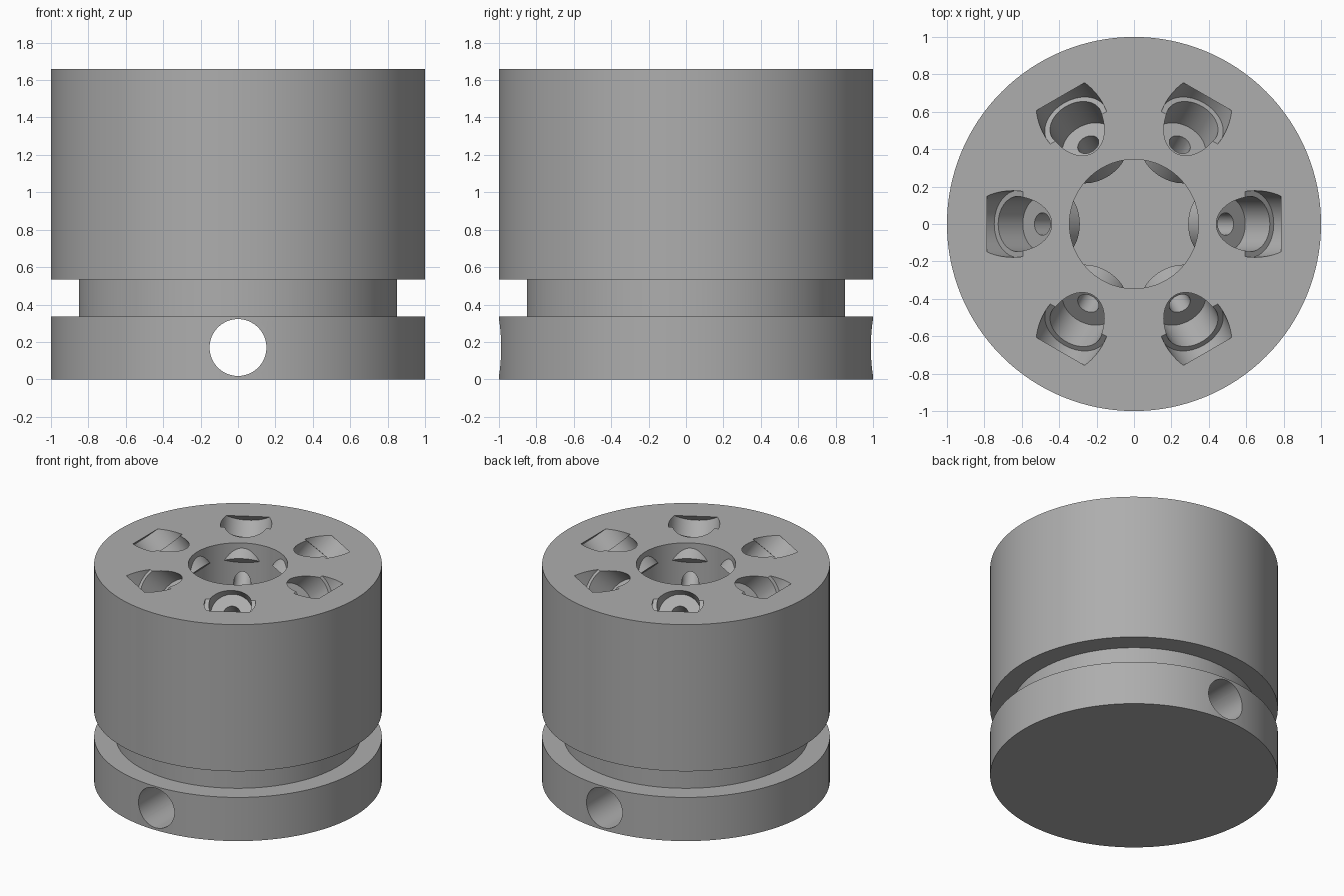
import bpy, bmesh, math
from mathutils import Matrix, Vector

if "Cube" in bpy.data.objects:
    bpy.data.objects.remove(bpy.data.objects["Cube"], do_unlink=True)

TOP = 1.66
TILT = math.radians(45)
AXIS_X = 0.649          # where each tilted socket axis crosses the top face

grey = bpy.data.materials.new("matte grey")
grey.use_nodes = True
grey.diffuse_color = (0.42, 0.42, 0.42, 1)
grey.node_tree.nodes["Principled BSDF"].inputs["Base Color"].default_value = (0.42, 0.42, 0.42, 1)


def make_object(name, bm):
    bmesh.ops.recalc_face_normals(bm, faces=bm.faces)
    mesh = bpy.data.meshes.new(name)
    bm.to_mesh(mesh)
    bm.free()
    mesh.materials.append(grey)
    obj = bpy.data.objects.new(name, mesh)
    bpy.context.collection.objects.link(obj)
    return obj


def cylinder(bm, start, end, radius, segments=64):
    """Capped cylinder between two points."""
    start, end = Vector(start), Vector(end)
    axis = end - start
    turn = axis.to_track_quat('Z', 'Y').to_matrix().to_4x4()
    bmesh.ops.create_cone(bm, cap_ends=True, segments=segments, radius1=radius,
                          radius2=radius, depth=axis.length,
                          matrix=Matrix.Translation((start + end) / 2) @ turn)


def tilted_ring(name, t0, t1, radius):
    """Six cylinders leaning outward; t is the distance down each axis."""
    bm = bmesh.new()
    for i in range(6):
        out = Vector((math.cos(i * math.pi / 3), math.sin(i * math.pi / 3), 0))
        mouth = out * AXIS_X + Vector((0, 0, TOP))
        down = -out * math.sin(TILT) - Vector((0, 0, math.cos(TILT)))
        cylinder(bm, mouth + down * t0, mouth + down * t1, radius)
    return make_object(name, bm)


def combine(target, other, operation):
    mod = target.modifiers.new(other.name, 'BOOLEAN')
    mod.operation = operation
    mod.solver = 'EXACT'
    mod.object = other
    bpy.context.view_layer.objects.active = target
    bpy.ops.object.modifier_apply(modifier=mod.name)
    bpy.data.objects.remove(other, do_unlink=True)


# Turned body: base flange, groove, drum and blind central bore
profile = [(0, 0), (1, 0), (1, 0.335), (0.85, 0.335), (0.85, 0.535),
           (1, 0.535), (1, TOP), (0.345, TOP), (0.345, 0.6), (0, 0.6)]
bm = bmesh.new()
points = [bm.verts.new((x, 0, z)) for x, z in profile]
edges = [bm.edges.new(pair) for pair in zip(points, points[1:])]
bmesh.ops.spin(bm, geom=points + edges, axis=(0, 0, 1), cent=(0, 0, 0),
               steps=128, angle=math.tau)
bmesh.ops.remove_doubles(bm, verts=bm.verts, dist=0.0005)
body = make_object("grooved_body", bm)

# Socket ends that bulge into the bore
combine(body, tilted_ring("socket_ends", 0.19, 0.321, 0.187), 'UNION')

# Stepped tilted pockets with a narrow hole at the bottom
combine(body, tilted_ring("pocket_rims", -0.097, 0.039, 0.178), 'DIFFERENCE')
combine(body, tilted_ring("pocket_bores", -0.05, 0.225, 0.148), 'DIFFERENCE')
combine(body, tilted_ring("pocket_holes", 0.2, 0.55, 0.06), 'DIFFERENCE')

# Cross hole through the base flange
bm = bmesh.new()
cylinder(bm, (0, -1.2, 0.17), (0, 1.2, 0.17), 0.152)
combine(body, make_object("cross_hole", bm), 'DIFFERENCE')

bpy.ops.object.select_all(action='DESELECT')
body.select_set(True)
bpy.context.view_layer.objects.active = body
bpy.ops.object.shade_smooth_by_angle(angle=math.radians(30))
